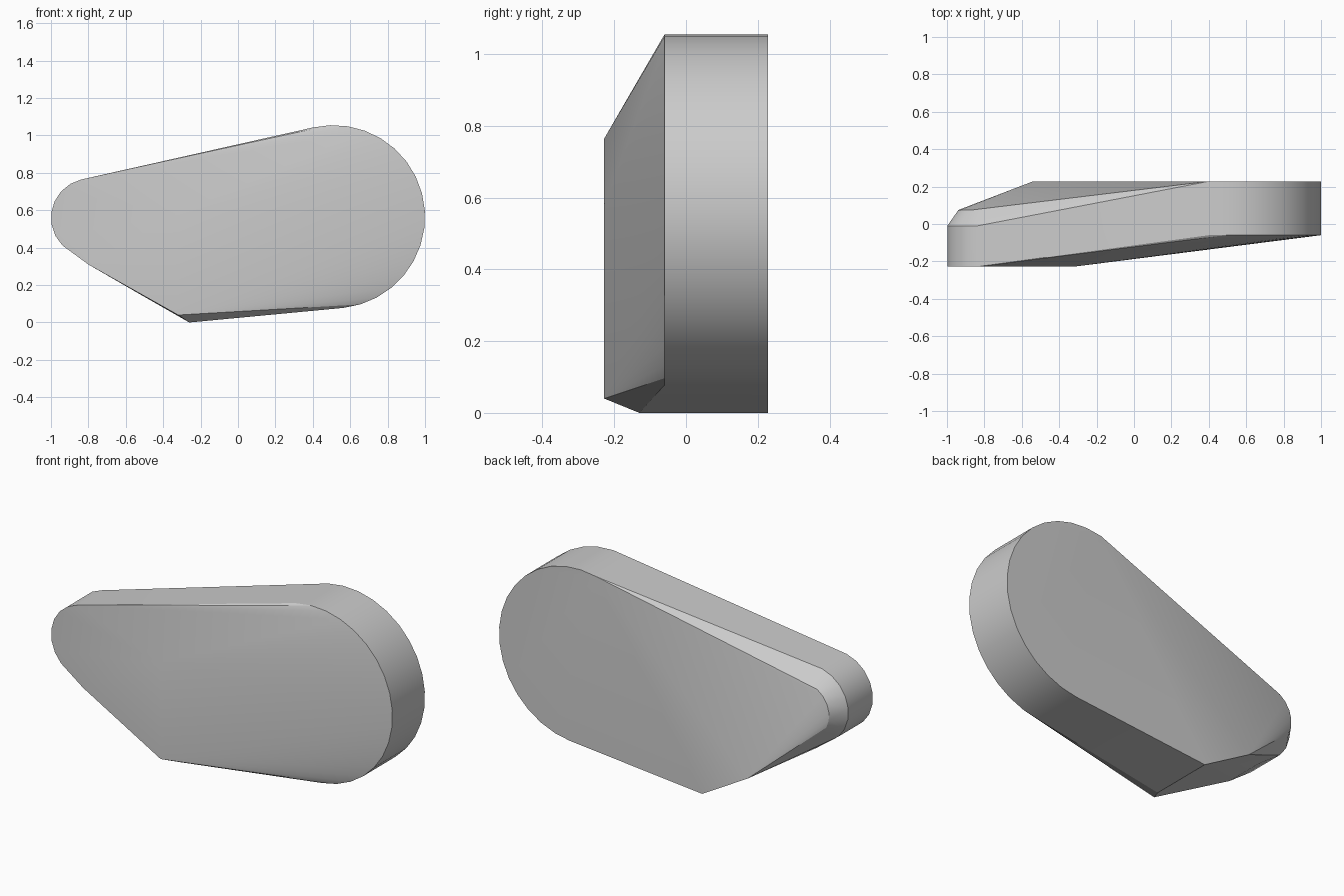
import bpy, bmesh
from math import cos, sin, radians

if "Cube" in bpy.data.objects:
    bpy.data.objects.remove(bpy.data.objects["Cube"])

BACK, FRONT, RIM = 0.228, -0.228, -0.06


def arc(cx, cz, r, y, start, end, steps):
    """Points of an arc in a plane facing the front."""
    angles = [radians(start + (end - start) * i / steps) for i in range(steps + 1)]
    return [(cx + r * cos(a), y, cz + r * sin(a)) for a in angles]


# Wide rounded end: back and front rims
points = []
for y in (BACK, RIM):
    points += arc(0.51, 0.565, 0.49, y, -84, 103, 17)

# Narrow rounded end: side wall, then a chamfer toward the back
for y in (FRONT, -0.01):
    points += arc(-0.79, 0.56, 0.21, y, 103, 225, 7)
    points.append((-0.8, y, 0.31))
points += arc(-0.79, 0.56, 0.15, 0.075, 103, 225, 7)

# Lower keel corners and the front ridge
points += [(-0.26, BACK, 0), (-0.26, -0.13, 0), (-0.54, BACK, 0.16),
           (-0.32, FRONT, 0.04), (-0.32, FRONT, 0.58)]

# Wrap the sections in one faceted solid
bm = bmesh.new()
for p in points:
    bm.verts.new(p)
hull = bmesh.ops.convex_hull(bm, input=bm.verts[:])
loose = [v for v in bm.verts if not v.link_faces]
bmesh.ops.delete(bm, geom=loose, context="VERTS")
bmesh.ops.dissolve_limit(bm, angle_limit=radians(0.5), verts=bm.verts[:], edges=bm.edges[:])
bmesh.ops.recalc_face_normals(bm, faces=bm.faces[:])
mesh = bpy.data.meshes.new("tapered_body")
bm.to_mesh(mesh)
bm.free()

body = bpy.data.objects.new("tapered_body", mesh)
bpy.context.collection.objects.link(body)

# Plain grey finish
grey = bpy.data.materials.new("light_grey")
grey.use_nodes = True
colour = (0.6, 0.6, 0.6, 1)
grey.diffuse_color = colour
grey.node_tree.nodes["Principled BSDF"].inputs["Base Color"].default_value = colour
mesh.materials.append(grey)

# Smooth the curved walls, keep the rims crisp
bpy.ops.object.select_all(action="DESELECT")
body.select_set(True)
bpy.context.view_layer.objects.active = body
bpy.ops.object.shade_smooth_by_angle(angle=radians(18))
